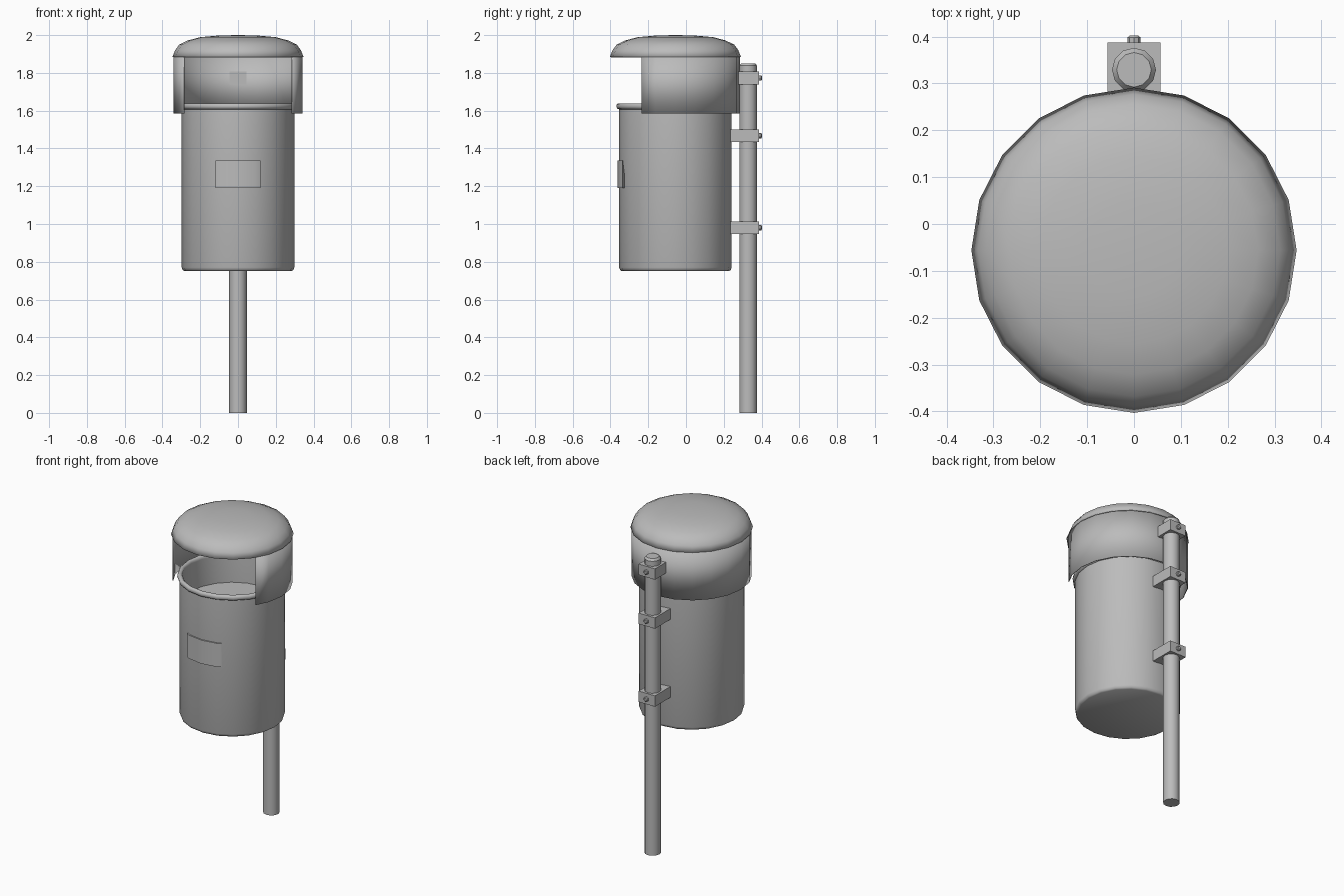
import bpy, bmesh, math
from mathutils import Vector

cube = bpy.data.objects.get("Cube")
if cube:
    bpy.data.objects.remove(cube, do_unlink=True)

AXIS_Y = -0.056    # centre of the bin
POLE_Y = 0.329     # centre of the pole

metal = bpy.data.materials.new("grey metal")
metal.use_nodes = True
grey = (0.5, 0.5, 0.5, 1)
metal.diffuse_color = grey
metal.node_tree.nodes["Principled BSDF"].inputs["Base Color"].default_value = grey


def finish(name, bm, angle=35):
    bmesh.ops.recalc_face_normals(bm, faces=bm.faces)
    mesh = bpy.data.meshes.new(name)
    bm.to_mesh(mesh)
    bm.free()
    mesh.materials.append(metal)
    obj = bpy.data.objects.new(name, mesh)
    bpy.context.collection.objects.link(obj)
    bpy.ops.object.select_all(action='DESELECT')
    obj.select_set(True)
    bpy.context.view_layer.objects.active = obj
    bpy.ops.object.shade_smooth_by_angle(angle=math.radians(angle))
    return obj


def lathe(profile, y, sides):
    """Revolve (radius, z) points; radius 0 becomes a pole point."""
    bm = bmesh.new()
    verts = [bm.verts.new((r, y, z)) for r, z in profile]
    edges = [bm.edges.new(pair) for pair in zip(verts, verts[1:])]
    bmesh.ops.spin(bm, geom=verts + edges, cent=(0, y, 0), axis=(0, 0, 1),
                   angle=math.tau, steps=sides, use_duplicate=False)
    bmesh.ops.remove_doubles(bm, verts=bm.verts, dist=0.0005)
    return bm


def cut(bm, point, normal):
    """Remove everything on the side the normal points to."""
    bmesh.ops.bisect_plane(bm, geom=bm.verts[:] + bm.edges[:] + bm.faces[:],
                           plane_co=point, plane_no=normal, clear_outer=True)


def thicken(obj, thickness, offset):
    mod = obj.modifiers.new("thickness", 'SOLIDIFY')
    mod.thickness = thickness
    mod.offset = offset


def outward(bm):
    """Make an open wall face away from the bin axis."""
    flip = [f for f in bm.faces
            if f.normal.dot(f.calc_center_median() - Vector((0, AXIS_Y, f.calc_center_median().z))) < 0]
    bmesh.ops.reverse_faces(bm, faces=flip)


# Bin body with rolled rim and raised inner floor
body = [(0, 0.75), (0.283, 0.75), (0.293, 0.756), (0.298, 0.77), (0.298, 1.607),
        (0.308, 1.611), (0.312, 1.62), (0.311, 1.632), (0.304, 1.639), (0.293, 1.639),
        (0.285, 1.632), (0.284, 1.62), (0.284, 1.45), (0, 1.45)]
finish("bin_body", lathe(body, AXIS_Y, 20), 50)

# Domed lid, a thin shell
lid = [(0.347, 1.885), (0.333, 1.92), (0.312, 1.949), (0.265, 1.972),
       (0.2, 1.989), (0.1, 1.998), (0, 2.0)]
lid_obj = finish("lid", lathe(lid, AXIS_Y, 20), 50)
thicken(lid_obj, 0.006, -1)

# Skirt under the lid, open at the front
bm = lathe([(0.342, 1.585), (0.342, 1.89)], AXIS_Y, 20)
cut(bm, (0, -0.235, 0), (0, -1, 0))
bm.normal_update()
skirt = finish("skirt", bm)
bm = bmesh.new()
bm.from_mesh(skirt.data)
outward(bm)
bm.to_mesh(skirt.data)
bm.free()
thicken(skirt, 0.004, -1)

# Curved plaque on the front of the body
bm = lathe([(0.29, 1.19), (0.306, 1.19), (0.306, 1.337), (0.29, 1.337)], AXIS_Y, 20)
cut(bm, (0, -0.25, 0), (0, 1, 0))
for side in (-1, 1):
    cut(bm, (side * 0.118, 0, 0), (side, 0, 0))
bmesh.ops.holes_fill(bm, edges=[e for e in bm.edges if e.is_boundary])
finish("plaque", bm)

# Pole with a narrower cap
finish("pole", lathe([(0, 0), (0.047, 0), (0.047, 1.825), (0, 1.825)], POLE_Y, 12))
finish("pole_cap", lathe([(0, 1.815), (0.047, 1.815), (0.047, 1.838), (0.037, 1.851),
                          (0, 1.851)], POLE_Y, 12))

# Brackets clamping the bin to the pole, each with a bolt
for label, z, front in (("lower", 0.98, 0.235), ("middle", 1.467, 0.235), ("upper", 1.773, 0.275)):
    bm = bmesh.new()
    bmesh.ops.create_cube(bm, size=1)
    for v in bm.verts:
        v.co = Vector((v.co.x * 0.113, (front + 0.387) / 2 + v.co.y * (0.387 - front),
                       z + v.co.z * 0.068))
    finish(label + "_bracket", bm)
    bm = lathe([(0, 0.38), (0.014, 0.38), (0.014, 0.398), (0.009, 0.402), (0, 0.402)], 0, 8)
    for v in bm.verts:
        v.co = Vector((v.co.x, v.co.z, z - v.co.y))
    finish(label + "_bolt", bm)
